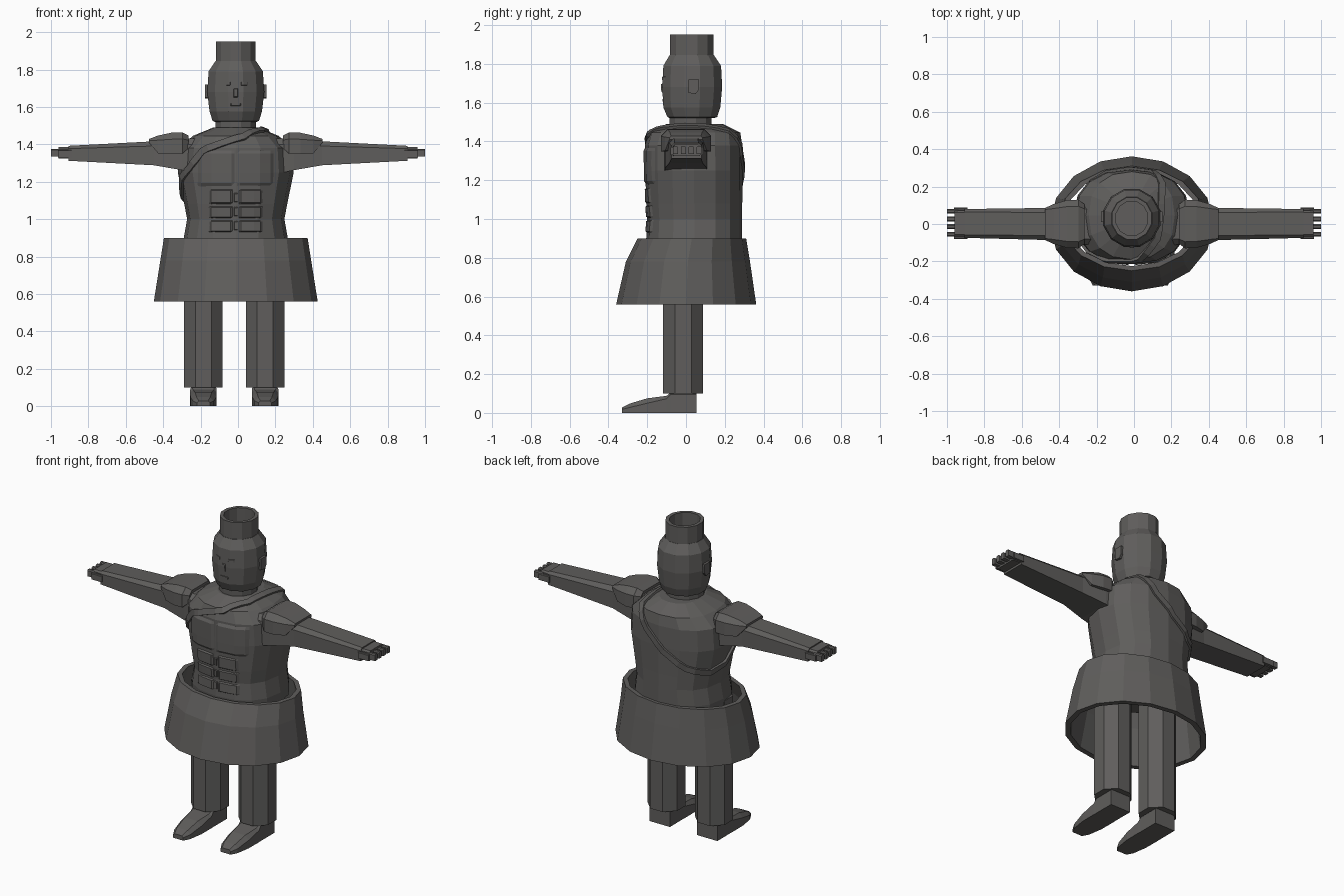
import bpy, bmesh, math
from mathutils import Vector
from mathutils.bvhtree import BVHTree

if "Cube" in bpy.data.objects:
    bpy.data.objects.remove(bpy.data.objects["Cube"])

CX = -0.012  # body centre line

grey = bpy.data.materials.new("dark grey")
grey.diffuse_color = (0.115, 0.111, 0.107, 1)
grey.use_nodes = True
grey.node_tree.nodes["Principled BSDF"].inputs["Base Color"].default_value = grey.diffuse_color


def finish(name, bm):
    bmesh.ops.recalc_face_normals(bm, faces=bm.faces)
    me = bpy.data.meshes.new(name)
    bm.to_mesh(me)
    bm.free()
    me.materials.append(grey)
    ob = bpy.data.objects.new(name, me)
    bpy.context.collection.objects.link(ob)
    return ob


def skin(name, loops, caps=True, closed=False):
    """Bridge a row of equal point loops."""
    bm = bmesh.new()
    rows = [[bm.verts.new(p) for p in lp] for lp in loops]
    pairs = list(zip(rows, rows[1:]))
    if closed:
        pairs.append((rows[-1], rows[0]))
    n = len(rows[0])
    for a, b in pairs:
        for i in range(n):
            j = (i + 1) % n
            bm.faces.new((a[i], a[j], b[j], b[i]))
    if caps and not closed:
        bm.faces.new(rows[0])
        bm.faces.new(rows[-1])
    return finish(name, bm)


def ring(z, rx, y0, y1, n, cx=CX, phase=0.0, power=1.0):
    """Oval ring; power below 1 makes it squarer."""
    pts = []
    for i in range(n):
        a = 2 * math.pi * (i + phase) / n
        c, s = math.cos(a), math.sin(a)
        c = math.copysign(abs(c) ** power, c)
        s = math.copysign(abs(s) ** power, s)
        pts.append((cx + rx * c, (y0 + y1) / 2 + (y1 - y0) / 2 * s, z))
    return pts


def lathe(name, rows, n, caps=True, closed=False, **kw):
    return skin(name, [ring(*r, n, **kw) for r in rows], caps, closed)


def section(hw, z0, z1, ch):
    """Box profile with chamfered top corners."""
    return [(-hw, z0), (hw, z0), (hw, z1 - ch), (hw - ch, z1), (-hw + ch, z1), (-hw, z1 - ch)]


def bvh(ob):
    return BVHTree.FromPolygons([v.co for v in ob.data.vertices],
                                [p.vertices[:] for p in ob.data.polygons])


def patch(name, tree, x0, x1, z0, z1, h, edge=0.1):
    """Raised pad laid on the front of a body."""
    bm = bmesh.new()
    us = [0, edge, 0.37, 0.63, 1 - edge, 1]
    rows = []
    for v in us:
        row = []
        for u in us:
            x, z = x0 + (x1 - x0) * u, z0 + (z1 - z0) * v
            p = tree.ray_cast(Vector((x, -2, z)), Vector((0, 1, 0)))[0]
            rim = u in (0, 1) or v in (0, 1)
            row.append(bm.verts.new((x, p.y + (0.002 if rim else -h), z)))
        rows.append(row)
    for a, b in zip(rows, rows[1:]):
        for i in range(5):
            bm.faces.new((a[i], a[i + 1], b[i + 1], b[i]))
    return finish(name, bm)


# Torso
torso = lathe("torso", [(0.84, 0.275, -0.2, 0.29), (0.9, 0.278, -0.205, 0.29), (1.0, 0.26, -0.2, 0.29),
                        (1.08, 0.275, -0.205, 0.29), (1.25, 0.31, -0.21, 0.292),
                        (1.38, 0.3, -0.212, 0.29), (1.445, 0.23, -0.19, 0.28),
                        (1.49, 0.12, -0.1, 0.19)], 16, power=0.85)
tree = bvh(torso)

# Chest and belly muscles
for s, side in ((1, "right"), (-1, "left")):
    def pad(name, d0, d1, z0, z1, h):
        xs = sorted((CX + s * d0, CX + s * d1))
        patch(side + name, tree, *xs, z0, z1, h)
    pad("_chest_muscle", 0.003, 0.205, 1.175, 1.37, 0.01)
    for z0, z1 in ((0.93, 0.995), (1.005, 1.07), (1.08, 1.16)):
        pad("_belly_muscle", 0.015, 0.145, z0, z1, 0.009)
for z0 in (0.94, 1.015, 1.09):
    patch("belly_ridge", tree, CX - 0.01, CX + 0.01, z0, z0 + 0.05, 0.006)

# Shoulder strap, a closed ribbon lying on the torso
path = [Vector(p) for p in (
    (0.15, 0.05, 1.5), (0.13, -0.08, 1.49), (0.03, -0.19, 1.44), (-0.1, -0.22, 1.41),
    (-0.2, -0.2, 1.365), (-0.25, -0.17, 1.3), (-0.31, -0.08, 1.22), (-0.34, 0.04, 1.12),
    (-0.3, 0.17, 1.1), (-0.2, 0.29, 1.14), (-0.05, 0.33, 1.23), (0.08, 0.33, 1.34), (0.15, 0.22, 1.46))]
dense = [a.lerp(b, t / 3) for a, b in zip(path, path[1:] + path[:1]) for t in range(3)]
hits = [tree.find_nearest(p)[:2] for p in dense]
loops = []
for i, (p, _) in enumerate(hits):
    k = len(hits)
    nrm = (hits[i - 1][1] + hits[i][1] * 2 + hits[(i + 1) % k][1]).normalized()
    tan = hits[(i + 1) % k][0] - hits[i - 1][0]
    w = nrm.cross(tan).normalized() * 0.018
    loops.append([p - w - nrm * 0.01, p + w - nrm * 0.01, p + w + nrm * 0.013, p - w + nrm * 0.013])
skin("shoulder_strap", loops, closed=True)

# Neck, head and open-topped cap
lathe("neck", [(1.45, 0.112, -0.09, 0.135), (1.57, 0.112, -0.09, 0.135)], 12, phase=0.5)
head = lathe("head", [(1.52, 0.115, -0.085, 0.145), (1.525, 0.128, -0.1, 0.165), (1.575, 0.145, -0.122, 0.182),
                      (1.68, 0.158, -0.128, 0.192), (1.79, 0.15, -0.122, 0.186),
                      (1.845, 0.112, -0.088, 0.148)], 12, phase=0.5)
lathe("cap", [(1.83, 0.11, -0.086, 0.146), (1.95, 0.11, -0.086, 0.146),
              (1.95, 0.088, -0.064, 0.124), (1.85, 0.088, -0.064, 0.124)], 12, phase=0.5)

# Face details and ears
face = bvh(head)
for s in (1, -1):
    x = CX + s * 0.045
    patch("eye", face, x - 0.018, x + 0.018, 1.715, 1.735, 0.003)
    ex = CX + s * 0.15
    skin("ear", [[(ex + s * d, y, z) for y, z in ((0.012, 1.65), (0.05, 1.645), (0.066, 1.665),
                                                  (0.066, 1.72), (0.012, 1.72))]
                 for d in (-0.03, 0.014)])
patch("nose", face, CX - 0.012, CX + 0.012, 1.65, 1.7, 0.006)
patch("mouth", face, CX - 0.03, CX + 0.03, 1.605, 1.62, 0.003)

# Skirt, a thick open shell
lathe("skirt", [(0.56, 0.438, -0.36, 0.362), (0.78, 0.403, -0.31, 0.33), (0.9, 0.384, -0.25, 0.31),
                (0.9, 0.355, -0.225, 0.285), (0.78, 0.372, -0.28, 0.3), (0.56, 0.405, -0.328, 0.33)],
      16, closed=True)

for s, side in ((1, "right"), (-1, "left")):
    # Leg and shoe
    lx = CX - 0.008 + s * 0.165
    lathe(side + "_leg", [(0.1, 0.111, -0.126, 0.096), (0.88, 0.111, -0.126, 0.096)], 8, cx=lx, phase=0.5)
    skin(side + "_shoe", [[(lx + u, y, z) for u, z in section(hw, 0, top, ch)] for y, hw, top, ch in (
        (0.053, 0.07, 0.105, 0.01), (-0.08, 0.07, 0.105, 0.01), (-0.1, 0.071, 0.088, 0.015),
        (-0.2, 0.07, 0.075, 0.025), (-0.29, 0.056, 0.048, 0.02), (-0.33, 0.035, 0.028, 0.01))])

    # Arm and palm
    skin(side + "_arm", [[(s * x, y + u, z) for u, z in section(hw, z0, z1, ch)]
                         for x, y, hw, z0, z1, ch in (
        (0.2, 0, 0.112, 1.24, 1.43, 0.03), (0.3, 0, 0.108, 1.262, 1.43, 0.03),
        (0.45, 0, 0.086, 1.288, 1.416, 0.025), (0.905, 0.003, 0.077, 1.312, 1.392, 0.015))])
    skin(side + "_palm", [[(s * x, 0.003 + u, z) for u, z in section(hw, 1.325, 1.385, 0.01)]
                          for x, hw in ((0.88, 0.07), (0.96, 0.068))])

    # Fingers and thumb
    for k in range(4):
        y = 0.068 - k * 0.041
        skin(side + "_finger", [[(s * x, y + u, z) for u, z in section(0.013, 1.335, 1.376, 0.006)]
                                for x in (0.94, 1.0)])
    for y in (-0.073, 0.08):
        skin(side + "_knuckle", [[(s * x, y + u, z) for u, z in section(0.008, 1.33, 1.37, 0.004)]
                                 for x in (0.89, 0.963)])

    # Shoulder guard
    skin(side + "_shoulder_guard", [[(CX + s * x, u, z) for u, z in section(hw, z0, z1, ch)]
                                    for x, hw, z0, z1, ch in (
        (0.252, 0.105, 1.38, 1.447, 0.025), (0.285, 0.13, 1.35, 1.464, 0.035),
        (0.345, 0.128, 1.348, 1.462, 0.035), (0.415, 0.108, 1.352, 1.447, 0.025),
        (0.465, 0.085, 1.41, 1.428, 0.008))])
